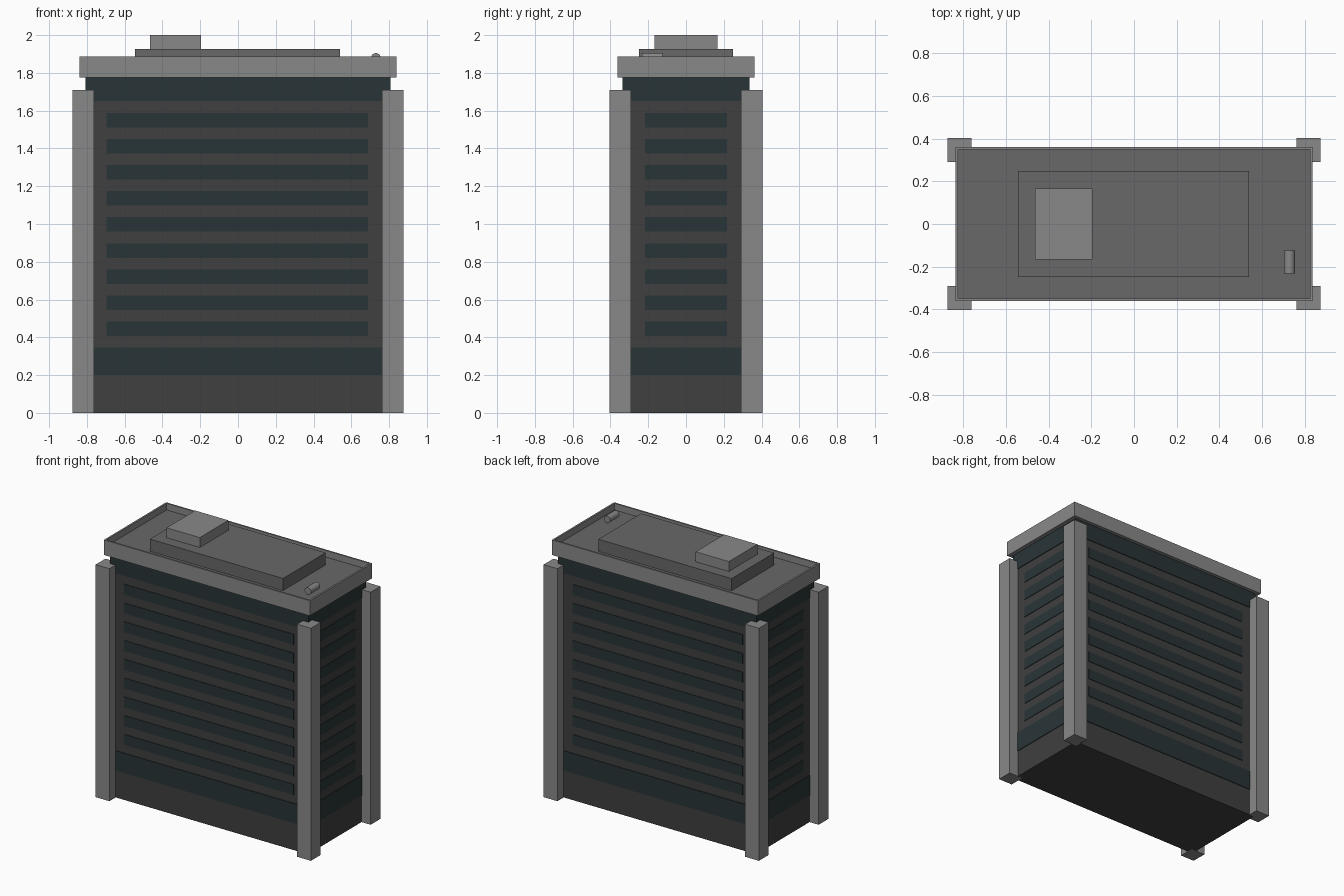
import bpy, bmesh, math
from mathutils import Matrix

if "Cube" in bpy.data.objects:
    bpy.data.objects.remove(bpy.data.objects["Cube"])


def material(name, rgb):
    m = bpy.data.materials.new(name)
    m.diffuse_color = (*rgb, 1)
    m.use_nodes = True
    m.node_tree.nodes["Principled BSDF"].inputs["Base Color"].default_value = m.diffuse_color
    return m


CONCRETE = material("concrete", (0.25, 0.25, 0.25))
ROOF = material("roof_grey", (0.14, 0.14, 0.14))
WALL = material("wall_dark", (0.05, 0.05, 0.05))
GLASS = material("glass_dark", (0.022, 0.034, 0.037))


def finish(name, bm, mat):
    me = bpy.data.meshes.new(name)
    bm.to_mesh(me)
    bm.free()
    me.materials.append(mat)
    ob = bpy.data.objects.new(name, me)
    bpy.context.collection.objects.link(ob)
    return ob


def add_box(bm, lo, hi):
    size = [b - a for a, b in zip(lo, hi)]
    mid = [(a + b) / 2 for a, b in zip(lo, hi)]
    bmesh.ops.create_cube(bm, size=1, matrix=Matrix.Translation(mid) @ Matrix.Diagonal((*size, 1)))


def box(name, lo, hi, mat):
    bm = bmesh.new()
    add_box(bm, lo, hi)
    return finish(name, bm, mat)


# Main block with its base and top bands
box("walls", (-0.802, -0.331, 0), (0.802, 0.331, 1.70), WALL)
box("lower_band", (-0.807, -0.336, 0.2), (0.807, 0.336, 0.345), GLASS)
box("top_band", (-0.807, -0.336, 1.65), (0.807, 0.336, 1.776), GLASS)

# Window strips on all four sides
bm = bmesh.new()
for i in range(9):
    z0 = 0.407 + i * 0.138
    z1 = z0 + 0.077
    for s in (-1, 1):
        y0, y1 = sorted((s * 0.325, s * 0.335))
        add_box(bm, (-0.695, y0, z0), (0.688, y1, z1))
        x0, x1 = sorted((s * 0.796, s * 0.806))
        add_box(bm, (x0, -0.216, z0), (x1, 0.216, z1))
finish("window_strips", bm, GLASS)

# Corner pillars
for sx, xn in ((-1, "left"), (1, "right")):
    for sy, yn in ((-1, "front"), (1, "back")):
        x = sorted((sx * 0.763, sx * 0.876))
        y = sorted((sy * 0.29, sy * 0.404))
        box(f"pillar_{yn}_{xn}", (x[0], y[0], 0), (x[1], y[1], 1.71), CONCRETE)

# Roof slab with a sunken deck inside a thin parapet
bm = bmesh.new()
add_box(bm, (-0.838, -0.362, 1.775), (0.838, 0.362, 1.886))
bm.normal_update()
top = max(bm.faces, key=lambda f: f.calc_center_median().z)
bmesh.ops.inset_region(bm, faces=[top], thickness=0.018)
floor = bmesh.ops.extrude_discrete_faces(bm, faces=[top])["faces"][0]
bmesh.ops.translate(bm, verts=floor.verts, vec=(0, 0, -0.048))
slab = finish("roof_slab", bm, CONCRETE)
slab.data.materials.append(ROOF)
for p in slab.data.polygons:
    if p.normal.z > 0.9 and p.center.z < 1.86:
        p.material_index = 1

# Rooftop plant
box("plant_base", (-0.544, -0.248, 1.83), (0.54, 0.248, 1.927), ROOF)
box("plant_unit", (-0.465, -0.166, 1.92), (-0.195, 0.166, 2.0), CONCRETE)

# Small horizontal vent pipe
bm = bmesh.new()
bmesh.ops.create_cone(bm, cap_ends=True, segments=16, radius1=0.026, radius2=0.026, depth=0.108,
                      matrix=Matrix.Translation((0.73, -0.178, 1.879)) @ Matrix.Rotation(math.pi / 2, 4, 'X'))
finish("vent_pipe", bm, CONCRETE)
